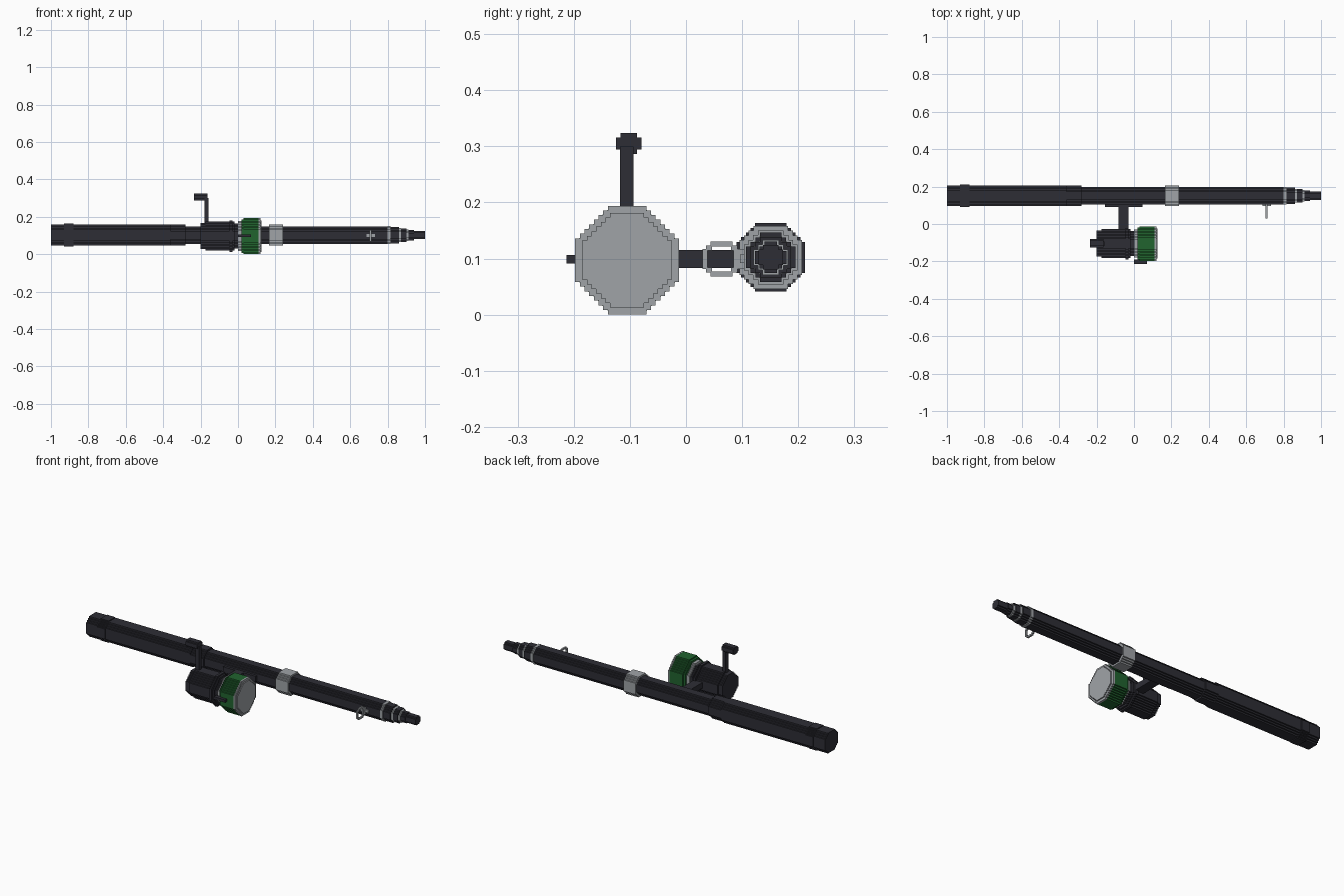
import bpy, bmesh

if "Cube" in bpy.data.objects:
    bpy.data.objects.remove(bpy.data.objects["Cube"], do_unlink=True)

STEP = 0.0083


def material(name, color):
    m = bpy.data.materials.new(name)
    m.use_nodes = True
    m.diffuse_color = (*color, 1)
    m.node_tree.nodes["Principled BSDF"].inputs["Base Color"].default_value = (*color, 1)
    return m


DARK = material("charcoal", (0.027, 0.027, 0.036))
GREY = material("metal grey", (0.35, 0.37, 0.39))
GREEN = material("spool green", (0.015, 0.125, 0.028))


def finish(name, bm, mat):
    bmesh.ops.recalc_face_normals(bm, faces=bm.faces)
    mesh = bpy.data.meshes.new(name)
    bm.to_mesh(mesh)
    bm.free()
    mesh.materials.append(mat)
    ob = bpy.data.objects.new(name, mesh)
    bpy.context.collection.objects.link(ob)
    return ob


def stepped_octagon(ry, rz, n):
    """Octagon outline whose diagonals are small square stairs."""
    quarter = []
    for i in range(n + 1):
        quarter.append((ry - i * STEP, rz - (n - i) * STEP))
        if i < n:
            quarter.append((ry - (i + 1) * STEP, rz - (n - i) * STEP))
    left = [(-y, z) for y, z in reversed(quarter)]
    top = quarter + left
    return top + [(-y, -z) for y, z in top]


def barrel(name, mat, axis, x0, x1, ry, n, rz=None):
    """Stepped octagonal prism along x."""
    bm = bmesh.new()
    verts = [bm.verts.new((x0, axis[0] + y, axis[1] + z))
             for y, z in stepped_octagon(ry, rz or ry, n)]
    face = bm.faces.new(verts)
    ext = bmesh.ops.extrude_face_region(bm, geom=[face])["geom"]
    bmesh.ops.translate(bm, vec=(x1 - x0, 0, 0),
                        verts=[g for g in ext if isinstance(g, bmesh.types.BMVert)])
    return finish(name, bm, mat)


def box(name, mat, xs, ys, zs):
    bm = bmesh.new()
    bmesh.ops.create_cube(bm, size=1)
    for v in bm.verts:
        v.co = [(a + b) / 2 + c * (b - a) for c, (a, b) in zip(v.co, (xs, ys, zs))]
    return finish(name, bm, mat)


# Rod: handle, shaft, collars and telescoped tip
ROD = (0.151, 0.102)
for name, mat, x0, x1, r, n in [
    ("handle", DARK, -1, -0.36, 0.056, 3),
    ("handle_front", DARK, -0.36, -0.28, 0.056, 4),
    ("handle_ring", DARK, -0.93, -0.88, 0.061, 4),
    ("shaft", DARK, -0.28, 0.8, 0.047, 3),
    ("shaft_collar", GREY, 0.165, 0.24, 0.056, 3),
    ("tip_collar_large", GREY, 0.8, 0.815, 0.048, 3),
    ("tip_section_large", DARK, 0.815, 0.86, 0.044, 3),
    ("tip_collar_middle", GREY, 0.86, 0.872, 0.037, 2),
    ("tip_section_middle", DARK, 0.872, 0.9, 0.036, 2),
    ("tip_collar_small", GREY, 0.9, 0.912, 0.031, 2),
    ("tip_section_small", DARK, 0.912, 0.94, 0.028, 2),
    ("tip", DARK, 0.94, 1, 0.022, 1),
]:
    barrel(name, mat, ROD, x0, x1, r, n)

# Reel: body with tapered ends, spool and end cap
REEL = (-0.105, 0.097)
for name, mat, x0, x1, r, n in [
    ("body_back", DARK, -0.2, -0.175, 0.069, 5),
    ("body", DARK, -0.175, -0.02, 0.077, 6),
    ("body_rim", DARK, -0.045, -0.03, 0.084, 6),
    ("body_front", DARK, -0.02, 0.0, 0.067, 5),
    ("spool_neck", GREY, 0.0, 0.018, 0.075, 6),
    ("spool_back", GREEN, 0.018, 0.03, 0.085, 6),
    ("spool", GREEN, 0.03, 0.11, 0.092, 7),
    ("spool_rim", GREY, 0.11, 0.12, 0.0925, 7),
    ("spool_cap", GREY, 0.12, 0.126, 0.08, 6),
]:
    barrel(name, mat, REEL, x0, x1, r, n, r + 0.0045 if "spool" in name else r)

# Crank with knob, bail arm, stem and foot
box("crank_arm", DARK, (-0.178, -0.157), (-0.118, -0.094), (0.14, 0.3))
barrel("crank_knob", DARK, (-0.102, 0.305), -0.235, -0.163, 0.023, 1, 0.019)
box("bail_arm", DARK, (0.0, 0.07), (-0.213, -0.19), (0.091, 0.106))
box("reel_stem", DARK, (-0.082, -0.03), (-0.06, 0.11), (0.083, 0.115))
box("reel_foot", DARK, (-0.155, 0.045), (0.09, 0.108), (0.083, 0.115))

# Line guide: a small stepped loop on a foot
GX = (0.704, 0.713)
for side in (-1, 1):
    for name, ys, zs in [("guide_bar", (0.044, 0.083), (0.022, 0.031)),
                         ("guide_corner", (0.036, 0.046), (0.015, 0.024)),
                         ("guide_inner_corner", (0.08, 0.092), (0.015, 0.024))]:
        box(name, GREY, GX, ys, sorted((0.099 + side * zs[0], 0.099 + side * zs[1])))
box("guide_front", GREY, GX, (0.029, 0.038), (0.081, 0.117))
box("guide_back", GREY, GX, (0.085, 0.106), (0.081, 0.117))
box("guide_foot", GREY, (0.686, 0.733), (0.096, 0.106), (0.092, 0.107))
